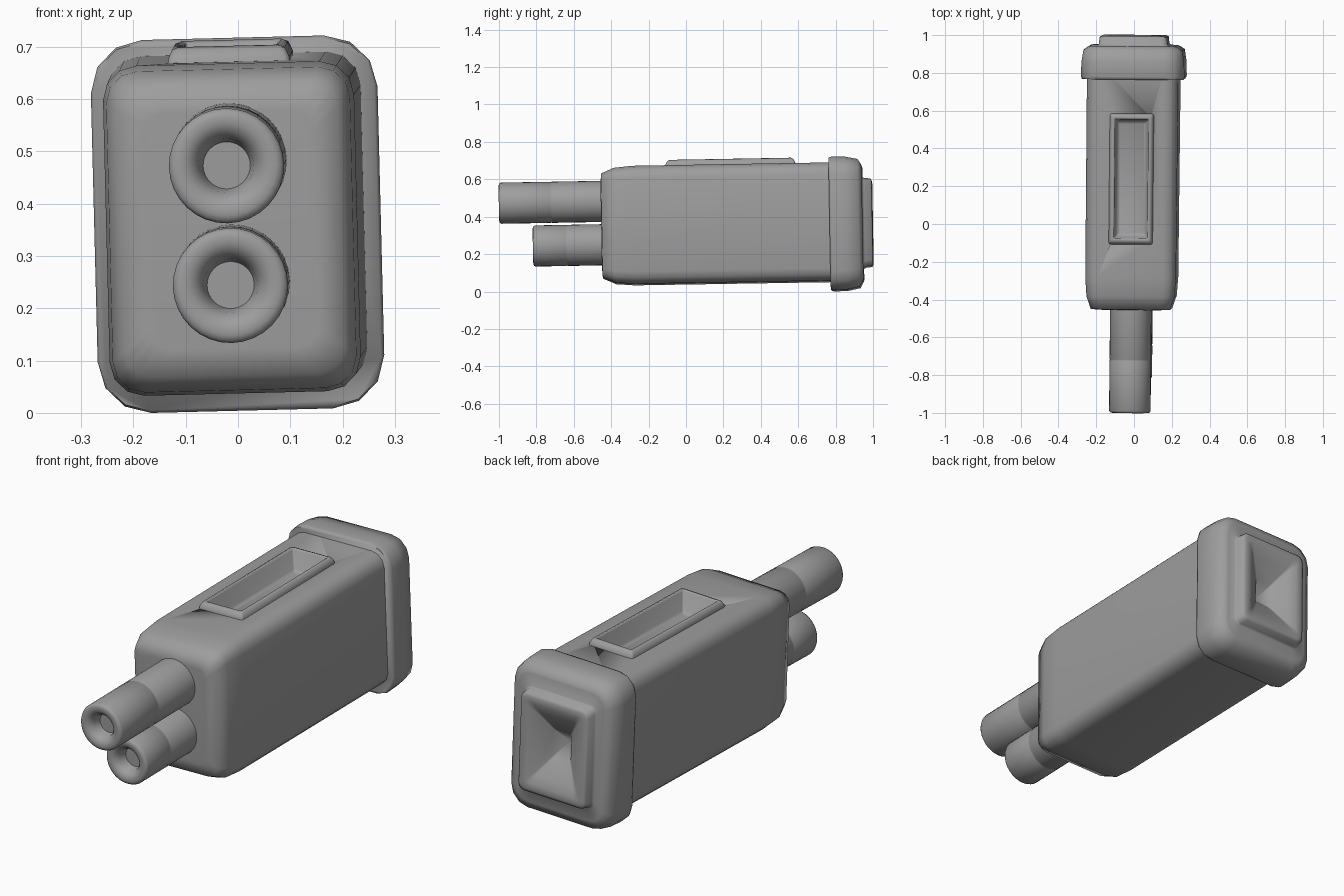
import bpy, bmesh, math
from mathutils import Matrix

if "Cube" in bpy.data.objects:
    bpy.data.objects.remove(bpy.data.objects["Cube"])

grey = bpy.data.materials.new("mid_grey")
grey.use_nodes = True
colour = (0.34, 0.34, 0.34, 1)
grey.diffuse_color = colour
grey.node_tree.nodes["Principled BSDF"].inputs["Base Color"].default_value = colour

# The whole device leans very slightly
LEAN = (Matrix.Translation((-0.009, 0, 0.36)) @ Matrix.Rotation(-0.01, 4, 'Z')
        @ Matrix.Rotation(0.018, 4, 'X') @ Matrix.Rotation(-0.025, 4, 'Y')
        @ Matrix.Translation((0, 0, -0.36)))


def along_y(u, v, w):
    return (u, w, v)


def along_z(u, v, w):
    return (u, v, w)


def rounded_rect(hw, v0, v1, r, segs=3):
    """Outline of a rounded rectangle, centred on u = 0."""
    corners = [(hw - r, v1 - r), (r - hw, v1 - r), (r - hw, v0 + r), (hw - r, v0 + r)]
    return [(cu + r * math.cos(a), cv + r * math.sin(a))
            for i, (cu, cv) in enumerate(corners)
            for a in [(i + k / segs) * math.pi / 2 for k in range(segs + 1)]]


def circle(cv, r, n=32):
    return [(r * math.cos(math.tau * i / n), cv + r * math.sin(math.tau * i / n))
            for i in range(n)]


def loft(name, rings, axis, tip=None, cap_start=True, angle=75):
    """Skin a list of (position, outline) rings; the end is a cap or a point."""
    bm = bmesh.new()
    loops = [[bm.verts.new(axis(u, v, w)) for u, v in pts] for w, pts in rings]
    n = len(loops[0])
    for a, b in zip(loops, loops[1:]):
        for i in range(n):
            j = (i + 1) % n
            bm.faces.new((a[i], a[j], b[j], b[i]))
    if cap_start:
        bm.faces.new(loops[0])
    if tip:
        point = bm.verts.new(tip)
        for i in range(n):
            bm.faces.new((loops[-1][i], loops[-1][(i + 1) % n], point))
    else:
        bm.faces.new(loops[-1])
    bmesh.ops.recalc_face_normals(bm, faces=bm.faces)
    mesh = bpy.data.meshes.new(name)
    bm.to_mesh(mesh)
    bm.free()
    mesh.transform(LEAN)
    mesh.materials.append(grey)
    obj = bpy.data.objects.new(name, mesh)
    bpy.context.collection.objects.link(obj)
    activate(obj)
    bpy.ops.object.shade_smooth_by_angle(angle=math.radians(angle))
    return obj


def activate(obj):
    bpy.ops.object.select_all(action='DESELECT')
    obj.select_set(True)
    bpy.context.view_layer.objects.active = obj


# Main body with softened front edge
body = loft("body", [
    (-0.452, rounded_rect(0.16, 0.13, 0.585, 0.04)),
    (-0.448, rounded_rect(0.21, 0.08, 0.635, 0.05)),
    (-0.38, rounded_rect(0.233, 0.05, 0.664, 0.06)),
    (-0.28, rounded_rect(0.24, 0.042, 0.673, 0.065)),
    (0.85, rounded_rect(0.242, 0.04, 0.672, 0.065))], along_y)

# Opening in the top for the slot
cutter = loft("slot_cutter", [
    (0.55, rounded_rect(0.1, -0.085, 0.575, 0.005)),
    (0.8, rounded_rect(0.1, -0.085, 0.575, 0.005))], along_z)
cutter.hide_render = True
cut = body.modifiers.new("slot_opening", 'BOOLEAN')
cut.object = cutter
cut.solver = 'EXACT'
activate(body)
bpy.ops.object.modifier_apply(modifier=cut.name)
bpy.data.objects.remove(cutter)

# Raised slot surround with sunken tray
loft("top_slot", [
    (0.655, rounded_rect(0.118, -0.105, 0.592, 0.012)),
    (0.68, rounded_rect(0.116, -0.102, 0.59, 0.012)),
    (0.698, rounded_rect(0.108, -0.092, 0.58, 0.012)),
    (0.703, rounded_rect(0.095, -0.078, 0.568, 0.008)),
    (0.697, rounded_rect(0.088, -0.07, 0.56, 0.005)),
    (0.61, rounded_rect(0.08, -0.062, 0.552, 0.005)),
    (0.6, rounded_rect(0.065, -0.045, 0.535, 0.005))],
    along_z, cap_start=False)

# Thick collar round the rear
loft("rear_collar", [
    (0.77, rounded_rect(0.268, -0.005, 0.698, 0.09)),
    (0.785, rounded_rect(0.274, -0.01, 0.703, 0.1)),
    (0.86, rounded_rect(0.272, -0.008, 0.701, 0.1)),
    (0.925, rounded_rect(0.262, 0.005, 0.688, 0.09)),
    (0.942, rounded_rect(0.235, 0.035, 0.66, 0.07)),
    (0.946, rounded_rect(0.225, 0.045, 0.65, 0.065)),
    # raised rear pad with a pinched, dished centre
    (0.946, rounded_rect(0.19, 0.105, 0.595, 0.035)),
    (0.955, rounded_rect(0.182, 0.113, 0.587, 0.03)),
    (0.992, rounded_rect(0.178, 0.117, 0.583, 0.03)),
    (0.998, rounded_rect(0.165, 0.13, 0.57, 0.025)),
    (0.996, rounded_rect(0.135, 0.16, 0.54, 0.02)),
    (0.975, rounded_rect(0.105, 0.2, 0.5, 0.01)),
    (0.925, rounded_rect(0.045, 0.285, 0.415, 0.004))],
    along_y, tip=(0, 0.865, 0.35))


# Pair of hollow-ended barrels, each with a shallow seam
def barrel(name, front, z):
    seam = front + 0.28 if front < -0.9 else front + 0.18
    profile = [(-0.4, 0.11), (seam + 0.004, 0.11), (seam, 0.108),
               (seam - 0.004, 0.11), (front + 0.012, 0.11), (front + 0.003, 0.105),
               (front, 0.095), (front, 0.08), (front + 0.008, 0.065),
               (front + 0.025, 0.052), (front + 0.06, 0.045)]
    loft(name, [(y, circle(z, r)) for y, r in profile], along_y)


barrel("upper_barrel", -0.998, 0.49)
barrel("lower_barrel", -0.82, 0.258)
